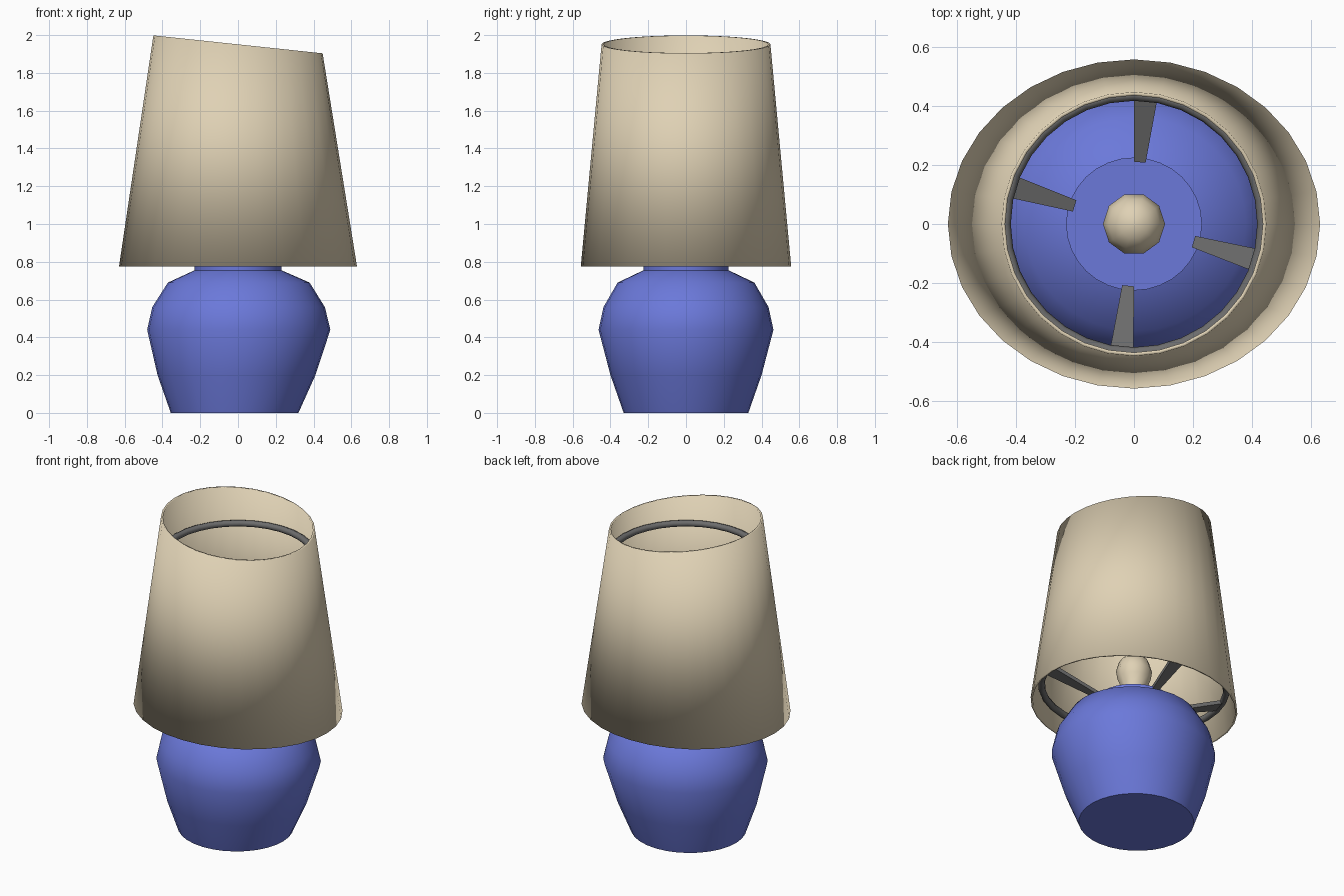
import bpy
import bmesh
from math import cos, sin, pi, radians
from mathutils import Vector

cube = bpy.data.objects.get("Cube")
if cube:
    bpy.data.objects.remove(cube, do_unlink=True)


def material(name, rgb):
    mat = bpy.data.materials.new(name)
    mat.use_nodes = True
    mat.diffuse_color = (*rgb, 1)
    mat.node_tree.nodes["Principled BSDF"].inputs["Base Color"].default_value = (*rgb, 1)
    return mat


BEIGE = material("warm beige", (0.74, 0.64, 0.46))
BLUE = material("glazed blue", (0.147, 0.19, 0.70))
GREY = material("dark grey metal", (0.15, 0.15, 0.15))


def finish(name, bm, mat, smooth_angle=None):
    """Turn a bmesh into a named object with one material."""
    bmesh.ops.recalc_face_normals(bm, faces=bm.faces)
    mesh = bpy.data.meshes.new(name)
    bm.to_mesh(mesh)
    bm.free()
    mesh.materials.append(mat)
    obj = bpy.data.objects.new(name, mesh)
    bpy.context.collection.objects.link(obj)
    if smooth_angle:
        bpy.ops.object.select_all(action="DESELECT")
        obj.select_set(True)
        bpy.context.view_layer.objects.active = obj
        bpy.ops.object.shade_smooth_by_angle(angle=radians(smooth_angle))
    return obj


def loft(name, rings, mat, sides=32, tilt=None, closed=False, smooth_angle=60):
    """Join elliptical rings (centre x, x radius, y radius, z) into a surface."""
    bm = bmesh.new()
    loops = []
    for i, (cx, rx, ry, z) in enumerate(rings):
        slope = tilt[i] if tilt else 0
        loop = []
        for k in range(sides):
            a = 2 * pi * k / sides
            x = cx + rx * cos(a)
            loop.append(bm.verts.new((x, ry * sin(a), z + slope * x)))
        loops.append(loop)
    pairs = list(zip(loops, loops[1:]))
    if closed:
        pairs.append((loops[-1], loops[0]))
    else:
        bm.faces.new(loops[0])
        bm.faces.new(loops[-1])
    for a, b in pairs:
        for k in range(sides):
            n = (k + 1) % sides
            bm.faces.new((a[k], a[n], b[n], b[k]))
    return finish(name, bm, mat, smooth_angle)


def wire_ring(name, rx, ry, z, tube):
    """Elliptical hoop with a round section."""
    section = [2 * pi * k / 8 for k in range(8)]
    rings = [(0, rx + tube * cos(t), ry + tube * sin(pi / 2 - t), z + tube * sin(t))
             for t in section]
    return loft(name, rings, GREY, closed=True, smooth_angle=60)


# Pot: squat body with a short neck, slightly uneven about its axis
loft("pot_body", [
    (-0.018, 0.338, 0.33, 0),
    (-0.008, 0.418, 0.40, 0.20),
    (0.004, 0.485, 0.463, 0.44),
    (0.003, 0.457, 0.437, 0.56),
    (0.004, 0.375, 0.362, 0.69),
    (0, 0.23, 0.225, 0.755),
    (0, 0.23, 0.225, 0.79),
], BLUE)

# Shade: thin oval shell whose top rim is cut at a slant
WALL = 0.012
SLANT = -0.106
loft("lamp_shade", [
    (0, 0.63, 0.557, 0.775),
    (0, 0.448, 0.447, 1.951),
    (0, 0.448 - WALL, 0.447 - WALL, 1.951),
    (0, 0.63 - WALL, 0.557 - WALL, 0.775),
], BEIGE, sides=32, tilt=(0, SLANT, SLANT, 0), closed=True, smooth_angle=180)

# Bulb
loft("bulb", [
    (0, 0.06, 0.06, 0.78),
    (0, 0.07, 0.07, 0.88),
    (0, 0.097, 0.097, 0.95),
    (0, 0.105, 0.105, 1.0),
    (0, 0.088, 0.088, 1.06),
    (0, 0.05, 0.05, 1.095),
    (0, 0.012, 0.012, 1.105),
], BEIGE, sides=10)

# Hoops that hold the shade
wire_ring("upper_hoop", 0.437, 0.437, 1.75, 0.02)
wire_ring("lower_hoop", 0.55, 0.52, 0.90, 0.02)

# Tapered struts rising from the neck to the lower hoop
for i, angle in enumerate((84.7, 163, 264.5, 343.5)):
    a = radians(angle)
    out = Vector((cos(a), sin(a), 0))
    side = Vector((-sin(a), cos(a), 0))
    reach = 0.52 + 0.03 * cos(a) ** 2
    bm = bmesh.new()
    ends = []
    for r, z, half in ((0.21, 0.785, 0.02), (reach, 0.90, 0.048)):
        ends.append([bm.verts.new(out * r + side * s * half + Vector((0, 0, z + h)))
                     for s, h in ((-1, -0.012), (1, -0.012), (1, 0.012), (-1, 0.012))])
    for end in ends:
        bm.faces.new(end)
    for k in range(4):
        n = (k + 1) % 4
        bm.faces.new((ends[0][k], ends[0][n], ends[1][n], ends[1][k]))
    finish(f"strut_{i + 1}", bm, GREY)
